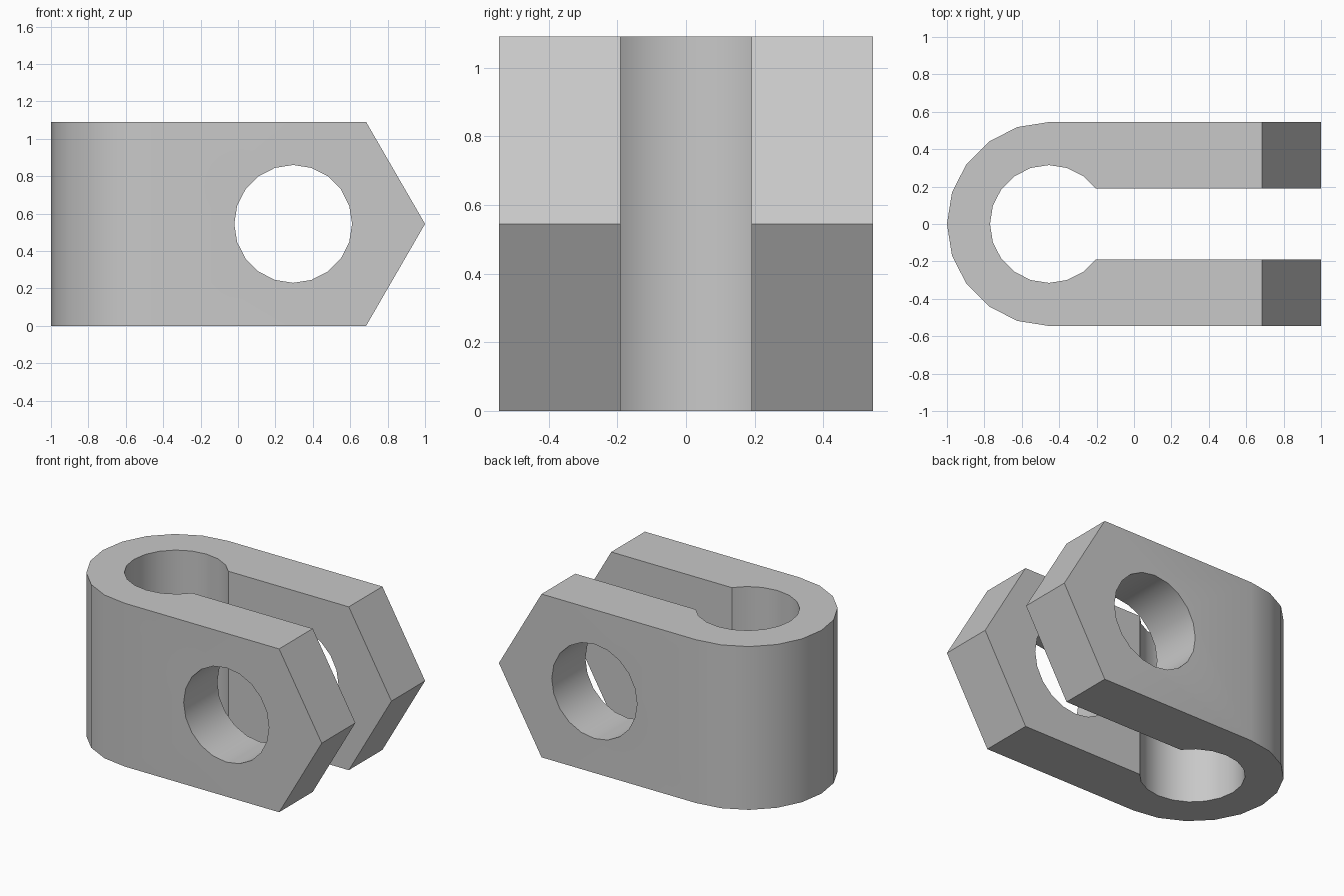
import bpy, bmesh
from math import sin, cos, radians
from mathutils import Vector

cube = bpy.data.objects.get("Cube")
if cube:
    bpy.data.objects.remove(cube)

HALF = 0.545        # half width and half height
BORE = 0.315        # radius of both round holes
SLOT = 0.19         # half width of the slot
BEND_X = HALF - 1   # centre of the rounded end


def arc(cx, cy, r, start, end, steps):
    angles = [radians(start + (end - start) * i / steps) for i in range(steps + 1)]
    return [(cx + r * cos(a), cy + r * sin(a)) for a in angles]


def prism(name, profile, axis, start, depth):
    """Extrude a closed profile along z (from xy) or y (from xz)."""
    bm = bmesh.new()
    if axis == "z":
        pts = [(u, v, start) for u, v in profile]
        move = Vector((0, 0, depth))
    else:
        pts = [(u, start, v) for u, v in profile]
        move = Vector((0, depth, 0))
    face = bm.faces.new([bm.verts.new(p) for p in pts])
    side = bmesh.ops.extrude_face_region(bm, geom=[face])["geom"]
    bmesh.ops.translate(bm, vec=move, verts=[e for e in side if isinstance(e, bmesh.types.BMVert)])
    bmesh.ops.recalc_face_normals(bm, faces=bm.faces)
    mesh = bpy.data.meshes.new(name)
    bm.to_mesh(mesh)
    bm.free()
    obj = bpy.data.objects.new(name, mesh)
    bpy.context.collection.objects.link(obj)
    return obj


# Material
grey = bpy.data.materials.new("plain grey")
grey.use_nodes = True
colour = (0.58, 0.58, 0.58, 1)
grey.diffuse_color = colour
grey.node_tree.nodes["Principled BSDF"].inputs["Base Color"].default_value = colour

# U-shaped body: rounded outside, keyhole-shaped slot inside
outer = arc(BEND_X, 0, HALF, 90, 270, 10)
inner = arc(BEND_X, 0, BORE, 306, 54, 14)
neck = BEND_X + 0.25
profile = ([(1, HALF)] + outer + [(1, -HALF), (1, -SLOT), (neck, -SLOT)]
           + inner + [(neck, SLOT), (1, SLOT)])
body = prism("clevis_body", profile, "z", 0, 2 * HALF)

# Pointed ends of the two arms, and the pin hole through both
point = [(-2, -1), (0.685 - HALF * 0.578, -HALF), (0.685, 0), (1, HALF),
         (0.685, 2 * HALF), (0.685 - HALF * 0.578, 3 * HALF), (-2, 3 * HALF)]
tip_shape = prism("tip_cutter", [(-2, -1)] + [(0.685 - 0.578, -1), (1, HALF),
                  (0.685 - 0.578, 1 + 2 * HALF), (-2, 1 + 2 * HALF)], "y", -1, 2)
hole = prism("pin_hole_cutter", arc(0.295, HALF, BORE, 0, 342, 19), "y", -1, 2)
for cutter, operation in ((tip_shape, "INTERSECT"), (hole, "DIFFERENCE")):
    cutter.hide_render = True
    mod = body.modifiers.new(cutter.name, "BOOLEAN")
    mod.object = cutter
    mod.operation = operation
    mod.solver = "EXACT"

# Bake the cuts, then remove the helpers
graph = bpy.context.evaluated_depsgraph_get()
baked = bpy.data.meshes.new_from_object(body.evaluated_get(graph))
body.modifiers.clear()
body.data = baked
for cutter in (tip_shape, hole):
    bpy.data.objects.remove(cutter)
body.data.materials.clear()
body.data.materials.append(grey)

# Smooth the round walls, keep the edges sharp
bpy.ops.object.select_all(action="DESELECT")
body.select_set(True)
bpy.context.view_layer.objects.active = body
bpy.ops.object.shade_smooth_by_angle(angle=radians(30))
